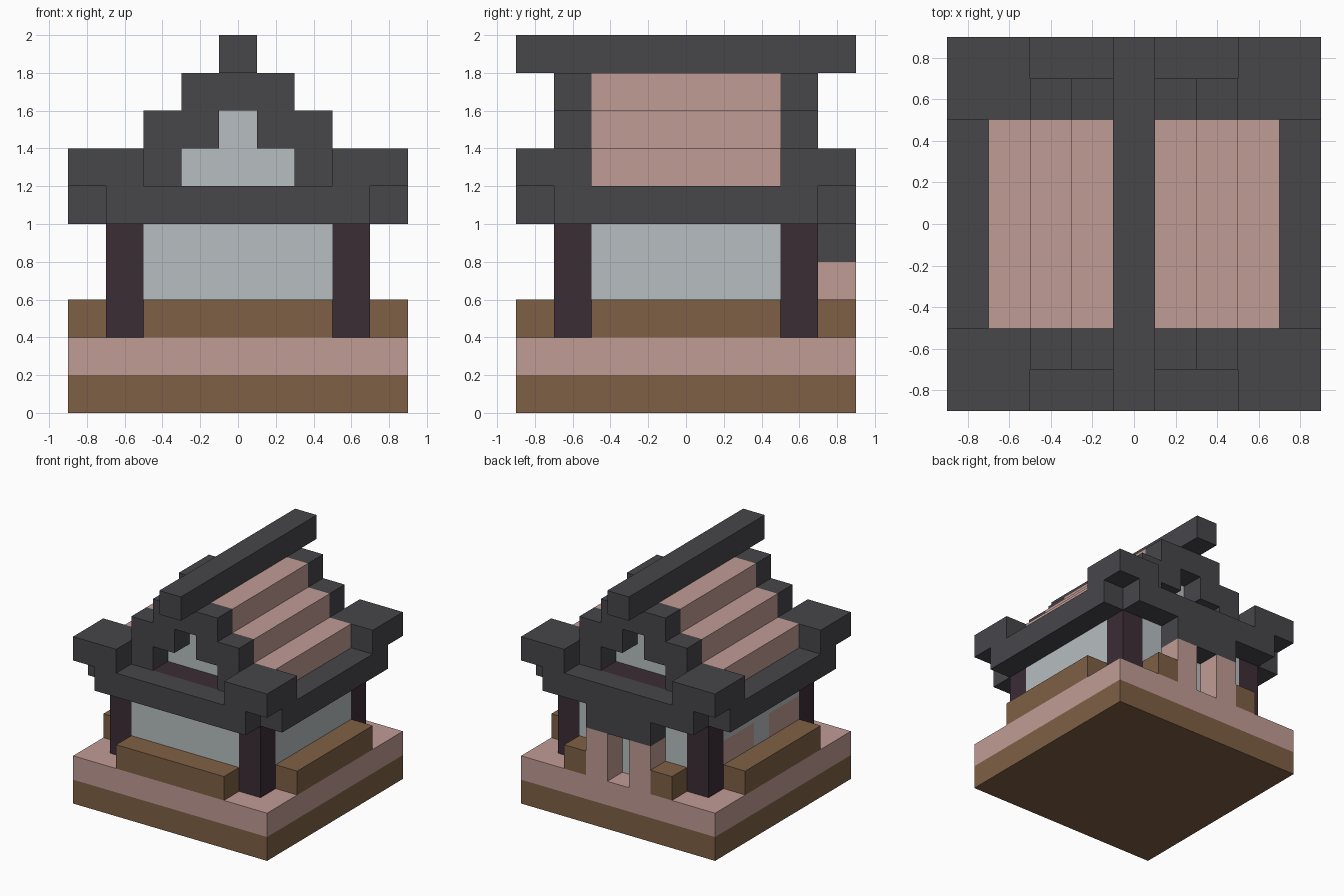
import bpy
import bmesh
from mathutils import Vector

cube = bpy.data.objects.get("Cube")
if cube:
    bpy.data.objects.remove(cube, do_unlink=True)

STEP = 0.1      # horizontal unit (half a block)
LEVEL = 0.2     # height of one block


def linear(channel):
    c = channel / 255
    return c / 12.92 if c <= 0.04045 else ((c + 0.055) / 1.055) ** 2.4


def make_material(name, *rgb):
    mat = bpy.data.materials.new(name)
    color = [linear(c) for c in rgb] + [1]
    mat.use_nodes = True
    mat.diffuse_color = color
    mat.node_tree.nodes["Principled BSDF"].inputs["Base Color"].default_value = color
    return mat


slate = make_material("slate", 71, 70, 74)
clay = make_material("pink_clay", 193, 156, 149)
plaster = make_material("pale_plaster", 183, 190, 192)
wood = make_material("brown_wood", 127, 96, 69)
timber = make_material("dark_timber", 60, 45, 54)


def block(name, mat, x, y, z):
    """Axis-aligned block from (low, high) spans in horizontal units and levels."""
    low = Vector((x[0] * STEP, y[0] * STEP, z[0] * LEVEL))
    high = Vector((x[1] * STEP, y[1] * STEP, z[1] * LEVEL))
    bm = bmesh.new()
    bmesh.ops.create_cube(bm, size=1)
    for v in bm.verts:
        v.co = Vector(p * s for p, s in zip(v.co, high - low)) + (low + high) / 2
    mesh = bpy.data.meshes.new(name)
    bm.to_mesh(mesh)
    bm.free()
    mesh.materials.append(mat)
    obj = bpy.data.objects.new(name, mesh)
    bpy.context.collection.objects.link(obj)


def flip(span, sign):
    return span if sign > 0 else (-span[1], -span[0])


SIDES = {"left": 1, "right": -1}
ENDS = {"back": 1, "front": -1}
FULL, BEAM, WALL = (-9, 9), (-7, 7), (-5, 5)
OUTER, INNER = (7, 9), (5, 7)

# Two-layer plinth
block("plinth_base", wood, FULL, FULL, (0, 1))
block("plinth_top", clay, FULL, FULL, (1, 2))

# Parts along the left and right sides
for side, s in SIDES.items():
    outer, inner = flip(OUTER, s), flip(INNER, s)
    block(side + "_railing", wood, outer, WALL, (2, 3))
    block(side + "_eave", slate, outer, BEAM, (5, 6))
    block(side + "_top_beam", timber, inner, WALL, (5, 6))
    block(side + "_roof_step_low", clay, inner, WALL, (6, 7))
    block(side + "_roof_step_mid", clay, flip((3, 5), s), WALL, (7, 8))
    block(side + "_roof_step_high", clay, flip((1, 3), s), WALL, (8, 9))

# Left wall is plain, right wall has two clay panels
block("left_wall", plaster, INNER, WALL, (2, 5))
right = flip(INNER, -1)
block("right_wall_lower", plaster, right, WALL, (2, 3))
block("right_wall_middle", plaster, right, (-1, 1), (3, 4))
block("right_wall_upper", plaster, right, WALL, (4, 5))
for end, e in ENDS.items():
    block("right_wall_panel_" + end, clay, right, flip((1, 5), e), (3, 4))

# Parts along the front and back
for end, e in ENDS.items():
    outer, inner = flip(OUTER, e), flip(INNER, e)
    block(end + "_wall", plaster, WALL, inner, (2, 5))
    block(end + "_eave", slate, BEAM, outer, (5, 6))
    block(end + "_top_beam", timber, BEAM, inner, (5, 6))

    # Recessed gable infill and stepped gable frame
    recess = flip((3, 5), e)
    block(end + "_gable_lower", plaster, (-3, 3), recess, (6, 7))
    block(end + "_gable_upper", plaster, (-1, 1), recess, (7, 8))
    block(end + "_gable_cap", slate, (-3, 3), inner, (8, 9))
    for side, s in SIDES.items():
        corner = f"{end}_{side}_"
        block(corner + "gable_foot", slate, flip((3, 5), s), inner, (6, 7))
        block(corner + "gable_step", slate, flip((1, 5), s), inner, (7, 8))
        block(corner + "post", timber, flip(INNER, s), inner, (2, 5))
        block(corner + "raised_corner", slate, flip((5, 9), s), flip((5, 9), e), (6, 7))

# Front railing, and back railing split by the doorway
block("front_railing", wood, WALL, flip(OUTER, -1), (2, 3))
for side, s in SIDES.items():
    block(side + "_back_railing", wood, flip((3, 5), s), OUTER, (2, 3))
    block(side + "_door_post", clay, flip((1, 3), s), OUTER, (2, 4))
block("door_lintel", slate, (-3, 3), OUTER, (4, 5))

# Ridge
block("roof_core", clay, (-1, 1), WALL, (8, 9))
block("roof_ridge", slate, (-1, 1), FULL, (9, 10))
